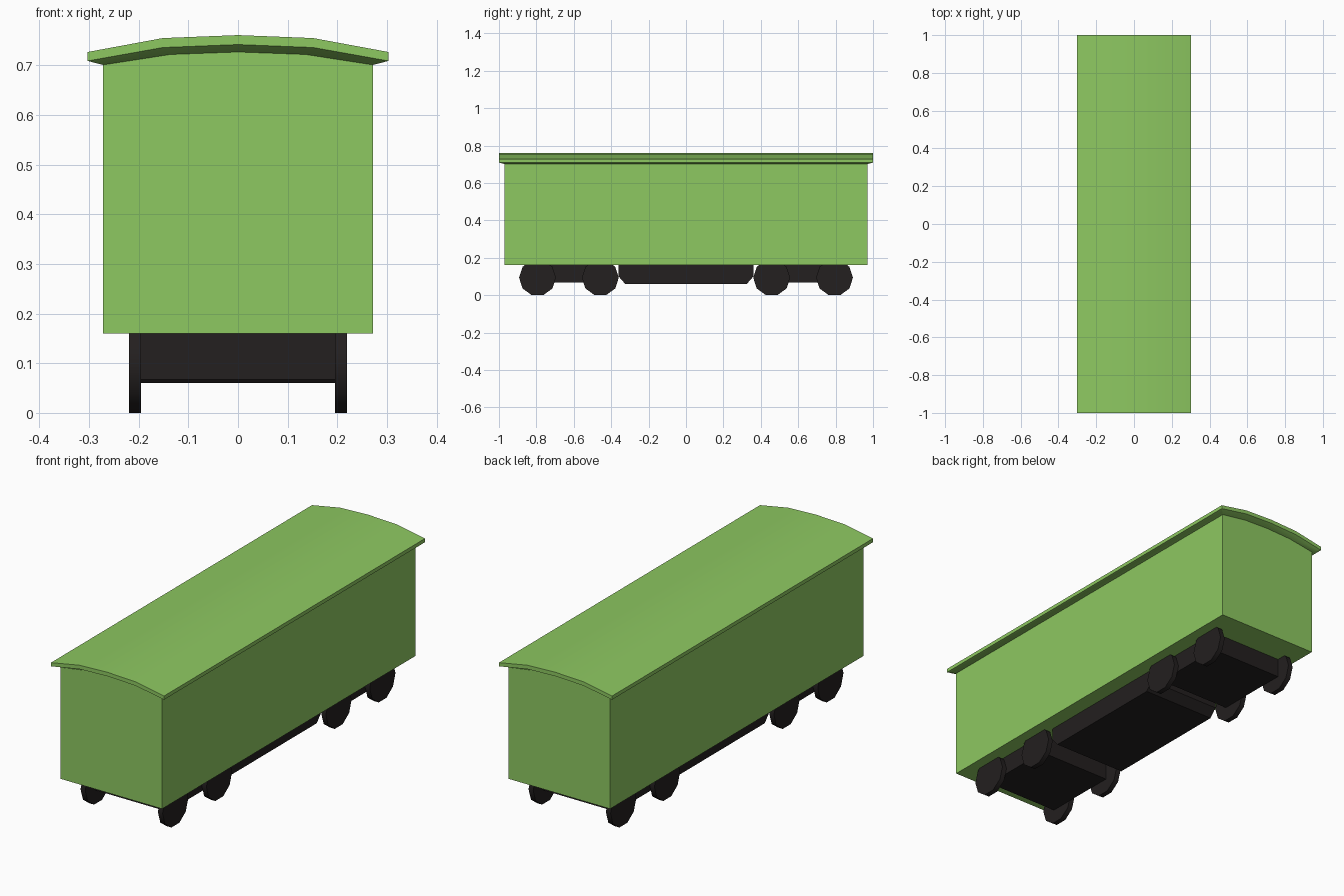
import bpy, bmesh, math
from mathutils import Matrix

if "Cube" in bpy.data.objects:
    bpy.data.objects.remove(bpy.data.objects["Cube"])


def material(name, color):
    m = bpy.data.materials.new(name)
    m.diffuse_color = color
    m.use_nodes = True
    m.node_tree.nodes["Principled BSDF"].inputs["Base Color"].default_value = m.diffuse_color
    return m


GREEN = material("green_paint", (0.27, 0.58, 0.12, 1))
BLACK = material("black_iron", (0.017, 0.014, 0.014, 1))


def finish(bm, name, mat, angle=None):
    bmesh.ops.recalc_face_normals(bm, faces=bm.faces)
    mesh = bpy.data.meshes.new(name)
    bm.to_mesh(mesh)
    bm.free()
    mesh.materials.append(mat)
    obj = bpy.data.objects.new(name, mesh)
    bpy.context.collection.objects.link(obj)
    if angle:
        bpy.ops.object.select_all(action='DESELECT')
        bpy.context.view_layer.objects.active = obj
        obj.select_set(True)
        bpy.ops.object.shade_smooth_by_angle(angle=math.radians(angle))
    return obj


def stack(name, layers, mat, angle=None):
    """Stack of plan outlines; each layer is (arched x/z profile, half length)."""
    bm = bmesh.new()
    rings = []
    for profile, half in layers:
        front = [bm.verts.new((x, -half, z)) for x, z in profile]
        back = [bm.verts.new((x, half, z)) for x, z in profile]
        rings.append((front, back))
    n = len(rings[0][0])
    for front, back in (rings[0], rings[-1]):
        for i in range(n - 1):
            bm.faces.new((front[i], front[i + 1], back[i + 1], back[i]))
    loops = [f + b[::-1] for f, b in rings]
    for lo, hi in zip(loops, loops[1:]):
        for i in range(2 * n):
            j = (i + 1) % (2 * n)
            bm.faces.new((lo[i], lo[j], hi[j], hi[i]))
    return finish(bm, name, mat, angle)


def arch(half_width, edge, shoulder, crown):
    w = half_width
    return [(-w, edge), (-w / 2, shoulder), (0, crown), (w / 2, shoulder), (w, edge)]


def extrude_side(name, outline, half_width, mat):
    """Extrude a y/z side outline across the width."""
    bm = bmesh.new()
    face = bm.faces.new([bm.verts.new((-half_width, y, z)) for y, z in outline])
    ext = bmesh.ops.extrude_face_region(bm, geom=[face])
    verts = [v for v in ext["geom"] if isinstance(v, bmesh.types.BMVert)]
    bmesh.ops.translate(bm, verts=verts, vec=(2 * half_width, 0, 0))
    return finish(bm, name, mat)


# Wagon body, its top following the roof arch
under = arch(0.272, 0.701, 0.722, 0.727)
stack("wagon_body", [(arch(0.272, 0.16, 0.16, 0.16), 0.97), (under, 0.97)], GREEN)

# Overhanging roof with a sloped underside at the eaves
stack("roof", [(under, 0.97),
               (arch(0.303, 0.709, 0.736, 0.742), 1.0),
               (arch(0.303, 0.727, 0.755, 0.761), 1.0)], GREEN, 30)

# Underframe box between the bogies
extrude_side("underframe", [(-0.36, 0.16), (-0.36, 0.1), (-0.325, 0.06),
                            (0.325, 0.06), (0.36, 0.1), (0.36, 0.16)], 0.195, BLACK)

# Bogies, each with four ten-sided wheels
R = 0.0985
for end, side in (("front", -1), ("back", 1)):
    c = side * 0.626
    extrude_side(end + "_bogie", [(c - 0.19, 0.16), (c - 0.19, 0.067),
                                  (c + 0.19, 0.067), (c + 0.19, 0.16)], 0.195, BLACK)
    for axle in (-1, 1):
        for hand, sx in (("left", -1), ("right", 1)):
            bm = bmesh.new()
            place = (Matrix.Translation((sx * 0.2075, c + axle * 0.168, R * math.cos(math.pi / 10)))
                     @ Matrix.Rotation(math.pi / 2, 4, 'Y') @ Matrix.Rotation(math.pi / 2, 4, 'Z'))
            bmesh.ops.create_cone(bm, cap_ends=True, segments=10, radius1=R, radius2=R,
                                  depth=0.025, matrix=place)
            # Turn the wheel so a flat rests on the rail
            low = min(v.co.z for v in bm.verts)
            if low < -0.001:
                bmesh.ops.rotate(bm, verts=bm.verts, cent=place.translation,
                                 matrix=Matrix.Rotation(math.pi / 10, 3, 'X'))
            finish(bm, f"{end}_{hand}_wheel", BLACK, 40)
